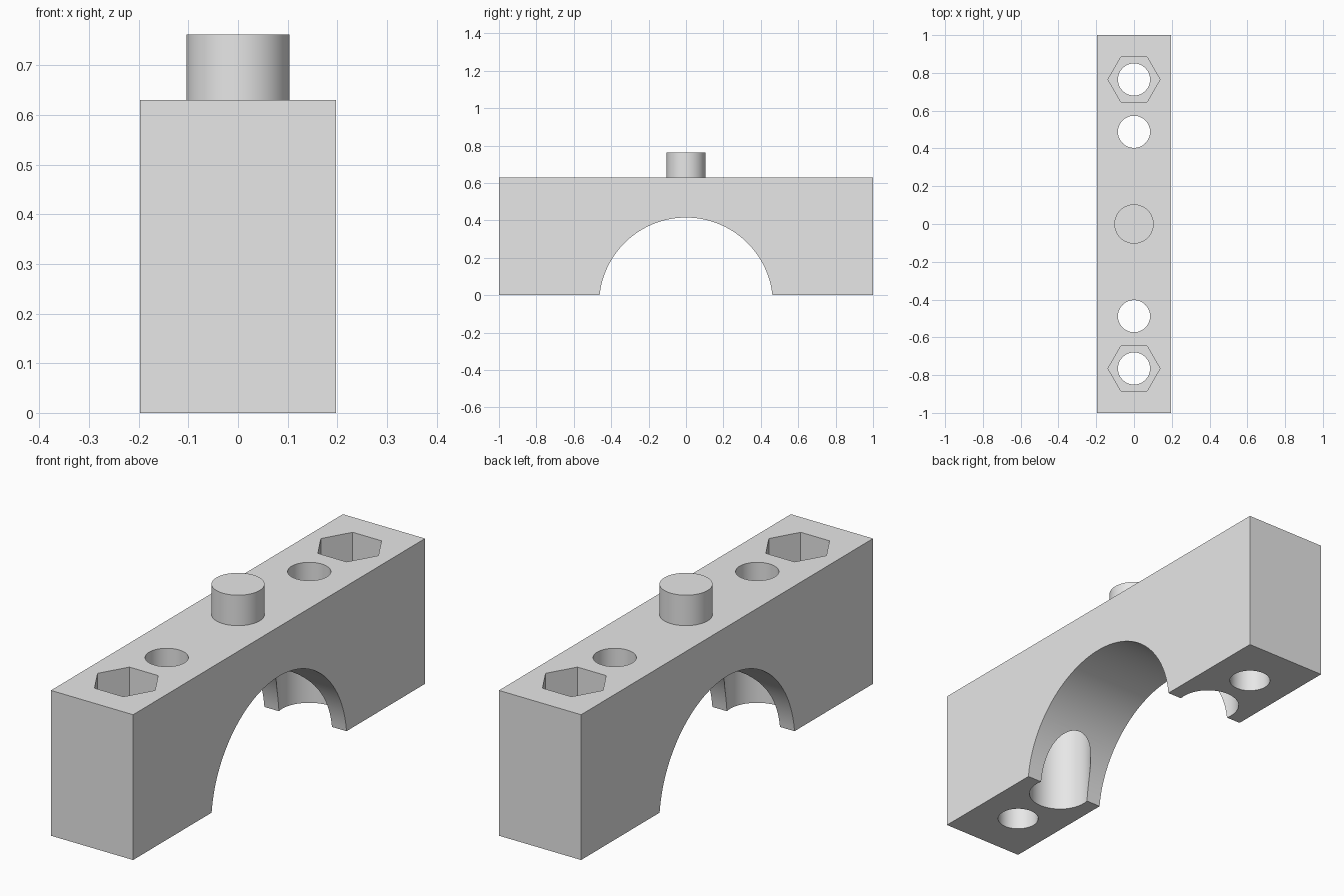
import bpy, bmesh, math

cube = bpy.data.objects.get("Cube")
if cube:
    bpy.data.objects.remove(cube, do_unlink=True)

# Dimensions
HALF_WIDTH, HALF_LENGTH, HEIGHT = 0.197, 1.0, 0.63
ARCH_HALF, ARCH_TOP = 0.462, 0.415
NUT_Y, BOLT_Y, HOLE_R = 0.765, 0.488, 0.085

grey = bpy.data.materials.new("plain grey")
grey.use_nodes = True
grey.diffuse_color = (0.8, 0.8, 0.8, 1)
grey.node_tree.nodes["Principled BSDF"].inputs["Base Color"].default_value = (0.8, 0.8, 0.8, 1)


def add_object(name, bm):
    bmesh.ops.recalc_face_normals(bm, faces=bm.faces)
    mesh = bpy.data.meshes.new(name)
    bm.to_mesh(mesh)
    bm.free()
    mesh.materials.append(grey)
    obj = bpy.data.objects.new(name, mesh)
    bpy.context.collection.objects.link(obj)
    return obj


def prism(name, y, radius, bottom, top, sides=64):
    """Upright prism with its first corner on the x axis."""
    bm = bmesh.new()
    ring = [bm.verts.new((radius * math.cos(math.tau * i / sides),
                          y + radius * math.sin(math.tau * i / sides), bottom))
            for i in range(sides)]
    face = bm.faces.new(ring)
    up = bmesh.ops.extrude_face_region(bm, geom=[face])["geom"]
    bmesh.ops.translate(bm, vec=(0, 0, top - bottom),
                        verts=[v for v in up if isinstance(v, bmesh.types.BMVert)])
    return add_object(name, bm)


def select_only(obj):
    bpy.ops.object.select_all(action='DESELECT')
    obj.select_set(True)
    bpy.context.view_layer.objects.active = obj


def cut(target, cutter):
    mod = target.modifiers.new("cut", 'BOOLEAN')
    mod.operation, mod.solver, mod.object = 'DIFFERENCE', 'EXACT', cutter
    select_only(target)
    bpy.ops.object.modifier_apply(modifier=mod.name)
    bpy.data.objects.remove(cutter, do_unlink=True)


# Bridge block: side profile with an arch, extruded across the width
radius = (ARCH_HALF ** 2 + ARCH_TOP ** 2) / (2 * ARCH_TOP)
centre_z = ARCH_TOP - radius
start = math.asin(-centre_z / radius)
STEPS = 72
angles = [start + (math.pi - 2 * start) * i / STEPS for i in range(STEPS + 1)]
profile = [(radius * math.cos(a), max(0, centre_z + radius * math.sin(a))) for a in angles]
profile += [(-HALF_LENGTH, 0), (-HALF_LENGTH, HEIGHT), (HALF_LENGTH, HEIGHT), (HALF_LENGTH, 0)]
bm = bmesh.new()
side = bm.faces.new([bm.verts.new((-HALF_WIDTH, y, z)) for y, z in profile])
moved = bmesh.ops.extrude_face_region(bm, geom=[side])["geom"]
bmesh.ops.translate(bm, vec=(2 * HALF_WIDTH, 0, 0),
                    verts=[v for v in moved if isinstance(v, bmesh.types.BMVert)])
block = add_object("bridge_block", bm)

# Through holes, hexagonal nut pockets on top, bolt head recesses underneath
for s in (-1, 1):
    cut(block, prism("nut_hole", s * NUT_Y, HOLE_R, -0.1, HEIGHT + 0.1))
    cut(block, prism("nut_pocket", s * NUT_Y, 0.138, 0.33, HEIGHT + 0.1, sides=6))
    cut(block, prism("bolt_hole", s * BOLT_Y, HOLE_R, -0.1, HEIGHT + 0.1))
    cut(block, prism("bolt_recess", s * BOLT_Y, 0.13, -0.1, 0.42))

# Locating peg
peg = prism("top_peg", 0, 0.104, HEIGHT - 0.02, 0.762)

for obj in (block, peg):
    select_only(obj)
    bpy.ops.object.shade_smooth_by_angle(angle=math.radians(30))
